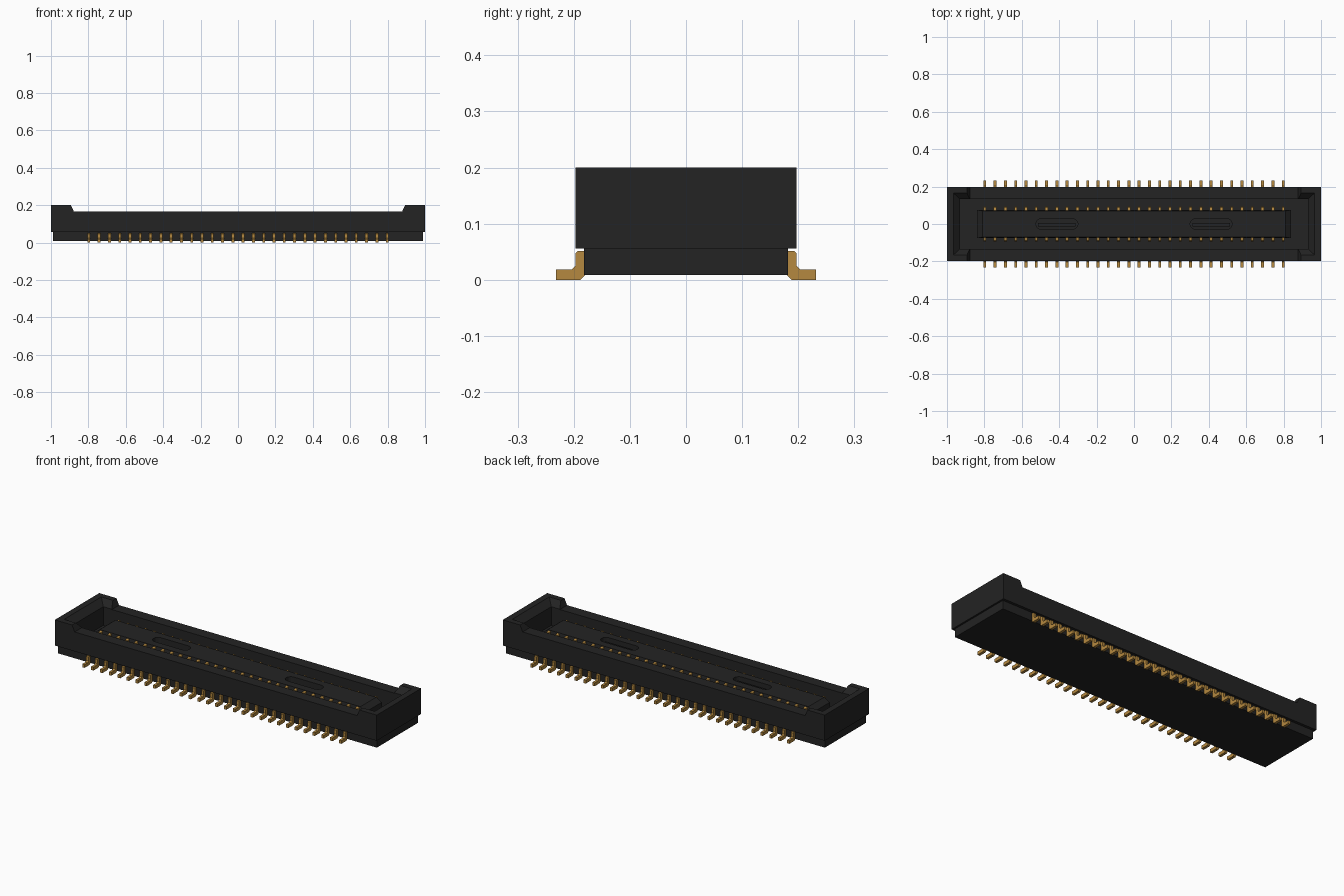
import bpy, bmesh, math

if "Cube" in bpy.data.objects:
    bpy.data.objects.remove(bpy.data.objects["Cube"])

def material(name, rgb):
    m = bpy.data.materials.new(name)
    m.diffuse_color = (*rgb, 1)
    m.use_nodes = True
    m.node_tree.nodes["Principled BSDF"].inputs["Base Color"].default_value = m.diffuse_color
    return m

BLACK = material("black plastic", (0.017, 0.017, 0.017))
GOLD = material("gold plating", (0.46, 0.25, 0.05))

def finish(bm, name, mat):
    bmesh.ops.recalc_face_normals(bm, faces=bm.faces)
    me = bpy.data.meshes.new(name)
    bm.to_mesh(me)
    bm.free()
    me.materials.append(mat)
    ob = bpy.data.objects.new(name, me)
    bpy.context.collection.objects.link(ob)
    return ob

def loft(bm, rings):
    """Closed solid through rings that share a point count."""
    vs = [[bm.verts.new(p) for p in r] for r in rings]
    n = len(vs[0])
    for a, b in zip(vs, vs[1:]):
        for i in range(n):
            bm.faces.new((a[i], a[(i + 1) % n], b[(i + 1) % n], b[i]))
    bm.faces.new(vs[0])
    bm.faces.new(vs[-1])

def rect(x, y, z):
    return [(-x, -y, z), (x, -y, z), (x, y, z), (-x, y, z)]

def stack(name, levels, mat=BLACK):
    bm = bmesh.new()
    loft(bm, [rect(*l) for l in levels])
    return finish(bm, name, mat)

def cut(ob, cutter):
    cutter.hide_render = True
    cutter.hide_viewport = True
    m = ob.modifiers.new("cut", 'BOOLEAN')
    m.operation = 'DIFFERENCE'
    m.solver = 'EXACT'
    m.object = cutter

# Housing: front outline with raised ends, hollowed by a flared cavity
half = [(1, 0.056), (1, 0.2), (0.893, 0.2), (0.877, 0.165)]
outline = half + [(-x, z) for x, z in reversed(half)]
bm = bmesh.new()
loft(bm, [[(x, y, z) for x, z in outline] for y in (-0.197, 0.197)])
housing = finish(bm, "housing", BLACK)
cavity = stack("cavity_cutter", [(0.93, 0.133, 0.062), (0.93, 0.133, 0.167),
                                 (0.965, 0.165, 0.2), (0.975, 0.174, 0.21)])
cut(housing, cavity)

# Narrower foot of the housing
stack("housing_base", [(0.99, 0.182, 0.009), (0.99, 0.182, 0.057)])

# Central tongue with two rounded slots
tongue = stack("tongue", [(0.84, 0.076, 0.06), (0.84, 0.076, 0.125), (0.81, 0.07, 0.148)])
bm = bmesh.new()
for cx in (-0.412, 0.412):
    ring = []
    for side in (1, -1):
        for k in range(7):
            a = -math.pi / 2 + math.pi * k / 6
            ring.append((cx + side * (0.085 + 0.028 * math.cos(a)), side * 0.028 * math.sin(a)))
    loft(bm, [[(x, y, z) for x, y in ring] for z in (0.105, 0.2)])
cut(tongue, finish(bm, "slot_cutter", BLACK))

# Shelf bar inside each slot
bm = bmesh.new()
for cx in (-0.412, 0.412):
    loft(bm, [[(cx + x, y * 0.35 - 0.004, z) for x, y, z in rect(0.1, 0.028, z)] for z in (0.1, 0.128)])
finish(bm, "slot_shelves", BLACK)

# Terminals: bent solder tails outside, contacts along the tongue
tail = [(0.232, 0), (0.232, 0.018), (0.204, 0.018), (0.197, 0.025), (0.197, 0.047),
        (0.193, 0.051), (0.180, 0.051), (0.180, 0.008), (0.188, 0)]
contact = [(0.072, 0.06), (0.094, 0.06), (0.094, 0.132), (0.088, 0.142), (0.072, 0.145)]
for name, profile in (("solder_tails", tail), ("contacts", contact)):
    bm = bmesh.new()
    for side in (-1, 1):
        for i in range(30):
            x = (i - 14.5) * 0.055
            loft(bm, [[(x + dx, side * y, z) for y, z in profile] for dx in (-0.0075, 0.0075)])
    finish(bm, name, GOLD)
